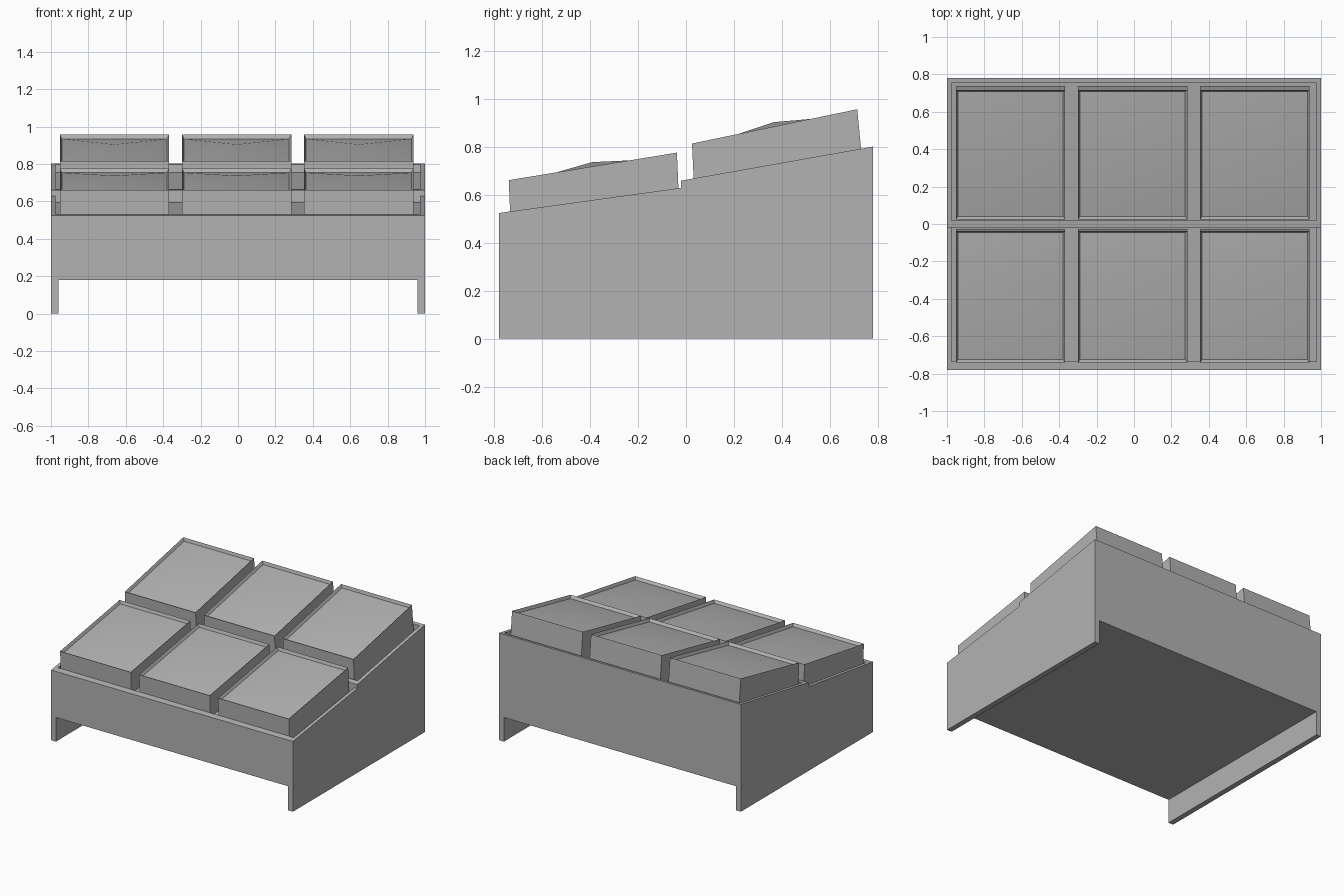
import bpy, bmesh

cube = bpy.data.objects.get("Cube")
if cube:
    bpy.data.objects.remove(cube)

grey = bpy.data.materials.new("plain grey")
grey.use_nodes = True
grey.diffuse_color = (0.45, 0.45, 0.45, 1)
grey.node_tree.nodes["Principled BSDF"].inputs["Base Color"].default_value = (0.45, 0.45, 0.45, 1)


def finish(name, bm):
    bmesh.ops.recalc_face_normals(bm, faces=bm.faces)
    mesh = bpy.data.meshes.new(name)
    bm.to_mesh(mesh)
    bm.free()
    obj = bpy.data.objects.new(name, mesh)
    bpy.context.collection.objects.link(obj)
    mesh.materials.append(grey)
    return obj


def extrude_profile(bm, profile, x0, x1):
    """Sweep a closed (y, z) outline from x0 to x1."""
    face = bm.faces.new([bm.verts.new((x0, y, z)) for y, z in profile])
    geom = bmesh.ops.extrude_face_region(bm, geom=[face])["geom"]
    bmesh.ops.translate(bm, vec=(x1 - x0, 0, 0),
                        verts=[v for v in geom if isinstance(v, bmesh.types.BMVert)])
    return bm


# Stepped core with two sunken, sloping floors
core = [(-0.78, 0.18), (0.78, 0.18), (0.78, 0.802), (0.755, 0.798), (0.755, 0.755),
        (0.02, 0.625), (0.02, 0.667), (-0.02, 0.66), (-0.02, 0.595), (-0.735, 0.495),
        (-0.735, 0.531), (-0.78, 0.525)]
finish("stand_core", extrude_profile(bmesh.new(), core, -0.975, 0.975))

# Side panels that reach the ground, thicker at the foot
panel = [(-0.78, 0), (0.78, 0), (0.78, 0.802), (-0.02, 0.66), (-0.02, 0.63), (-0.78, 0.525)]
foot = [(-0.78, 0), (0.78, 0), (0.78, 0.18), (-0.78, 0.18)]
for side, s in (("left", 1), ("right", -1)):
    finish(side + "_panel", extrude_profile(bmesh.new(), panel, s * 0.975, s))
    finish(side + "_foot", extrude_profile(bmesh.new(), foot, s * 0.96, s * 0.975))


def crate(name, outline, x0, x1):
    """Open tray: extruded outline with its top face inset and sunk."""
    bm = extrude_profile(bmesh.new(), outline, x0, x1)
    bmesh.ops.recalc_face_normals(bm, faces=bm.faces)
    top = max(bm.faces, key=lambda f: f.normal.z)
    normal = top.normal.copy()
    bmesh.ops.inset_region(bm, faces=[top], thickness=0.016)
    rim = [v.co.copy() for v in top.verts]
    for v in top.verts:
        v.co -= normal * 0.022
    bmesh.ops.delete(bm, geom=[top], context='FACES_ONLY')
    finish(name, bm)

    # Gently heaped filling that rises to a crown in the middle
    fill = bmesh.new()
    ring = [c - normal * 0.022 for c in rim]
    corners = [fill.verts.new(c) for c in ring]
    mids = [fill.verts.new((ring[i] + ring[(i + 1) % 4]) / 2) for i in range(4)]
    crown = fill.verts.new(sum(rim[1:], rim[0].copy()) / 4 + normal * 0.018)
    for i in range(4):
        fill.faces.new((corners[i], mids[i], crown, mids[i - 1]))
    for f in fill.faces:
        f.smooth = True
    finish(name + "_filling", fill)


# Two rows of three crates
rows = {
    "front": [(-0.733, 0.495), (-0.74, 0.662), (-0.038, 0.777), (-0.03, 0.593)],
    "back": [(0.034, 0.627), (0.025, 0.815), (0.715, 0.958), (0.735, 0.751)],
}
for row, outline in rows.items():
    for place, x in (("right", -0.953), ("middle", -0.3), ("left", 0.353)):
        crate(f"{row}_{place}_crate", outline, x, x + 0.585)
